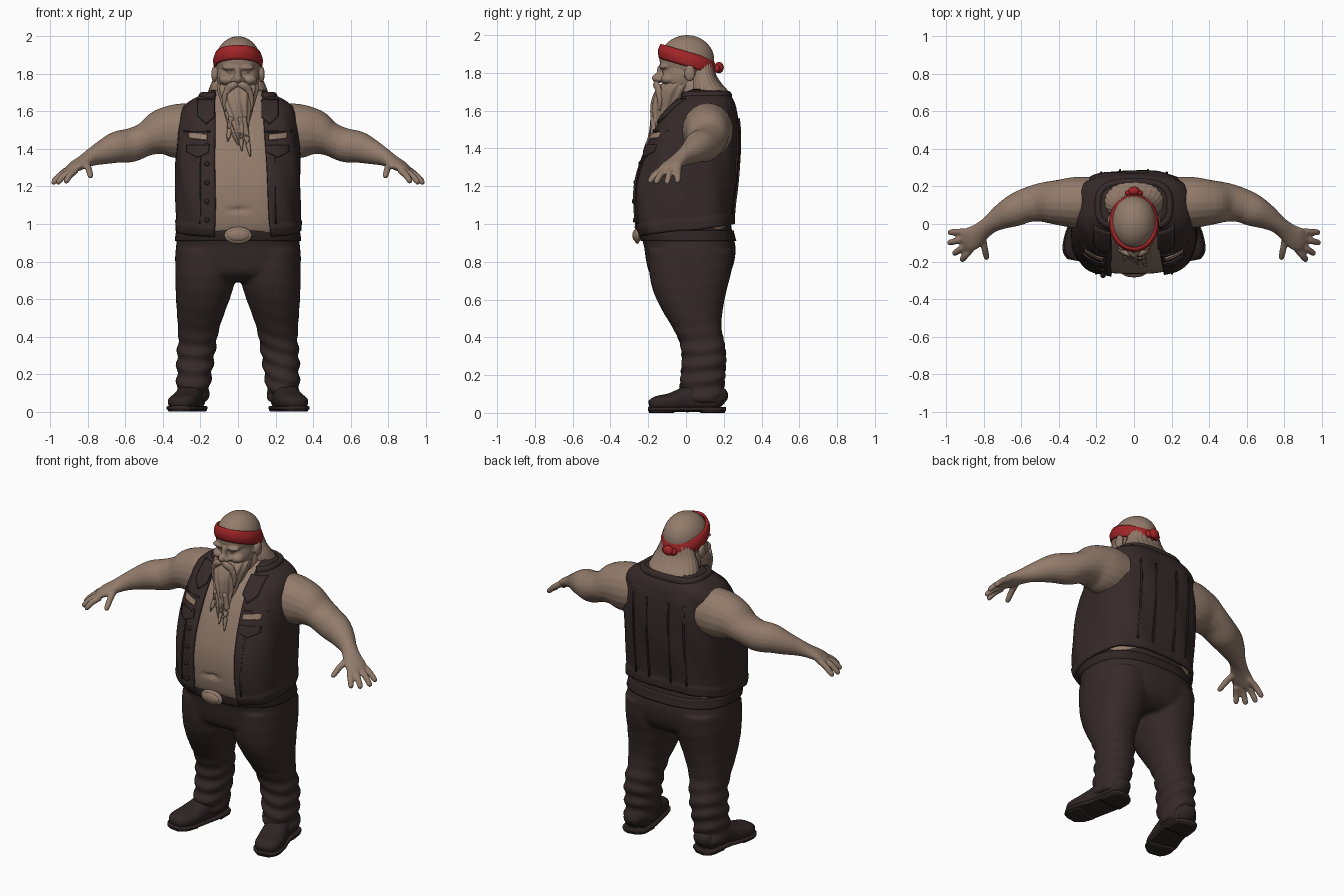
import bpy, bmesh, math
from mathutils import Vector, Matrix

cube = bpy.data.objects.get("Cube")
if cube:
    bpy.data.objects.remove(cube)


def material(name, rgb):
    m = bpy.data.materials.new(name)
    m.use_nodes = True
    m.diffuse_color = (*rgb, 1)
    m.node_tree.nodes["Principled BSDF"].inputs["Base Color"].default_value = (*rgb, 1)
    return m


SKIN = material("warm skin", (0.29, 0.2, 0.148))
CLOTH = material("dark brown cloth", (0.036, 0.023, 0.022))
LEATHER = material("black brown leather", (0.028, 0.018, 0.018))
RED = material("red cloth", (0.36, 0.018, 0.02))


def finish(bm, name, mat, voxel=0, mirror=False, thick=0, smooth=True, relax=4):
    """Turn a bmesh into an object with the usual modifiers."""
    if not thick:
        bmesh.ops.recalc_face_normals(bm, faces=bm.faces)
    for f in bm.faces:
        f.smooth = smooth
    me = bpy.data.meshes.new(name)
    bm.to_mesh(me)
    bm.free()
    me.materials.append(mat)
    ob = bpy.data.objects.new(name, me)
    bpy.context.collection.objects.link(ob)
    if mirror:
        ob.modifiers.new("mirror", "MIRROR").use_mirror_merge = False
    if voxel:
        r = ob.modifiers.new("blend", "REMESH")
        r.mode, r.voxel_size, r.use_smooth_shade = "VOXEL", voxel, True
        s = ob.modifiers.new("relax", "SMOOTH")
        s.factor, s.iterations = 0.5, relax
    if thick:
        s = ob.modifiers.new("thickness", "SOLIDIFY")
        s.thickness, s.offset = thick, -1
    return ob


def at(rows, z):
    """Smoothly interpolate table rows by their first column."""
    rows = sorted(rows)
    z = min(max(z, rows[0][0]), rows[-1][0])
    i = max(k for k in range(len(rows) - 1) if rows[k][0] <= z)
    a, b = rows[i], rows[i + 1]
    p, q = rows[max(i - 1, 0)], rows[min(i + 2, len(rows) - 1)]
    h = b[0] - a[0]
    s = (z - a[0]) / h
    out = []
    for c in range(1, len(a)):
        m0 = (b[c] - p[c]) / (b[0] - p[0]) * h
        m1 = (q[c] - a[c]) / (q[0] - a[0]) * h
        d = b[c] - a[c]
        out.append(a[c] + s * m0 + s * s * (3 * d - 2 * m0 - m1) + s ** 3 * (m0 + m1 - 2 * d))
    return out


def power(v, n):
    return math.copysign(abs(v) ** (2 / n), v)


def skin_rings(bm, rings, closed=True, caps=True):
    vs = [[bm.verts.new(p) for p in r] for r in rings]
    n = len(vs[0])
    for lo, hi in zip(vs, vs[1:]):
        for i in range(n if closed else n - 1):
            j = (i + 1) % n
            bm.faces.new((lo[i], lo[j], hi[j], hi[i]))
    if caps:
        bm.faces.new(vs[0][::-1])
        bm.faces.new(vs[-1])


def section(row, z, t, n, off=0):
    x0, x1, y0, y1 = row
    return Vector(((x0 + x1) / 2 + ((x1 - x0) / 2 + off) * power(math.cos(t), n),
                   (y0 + y1) / 2 + ((y1 - y0) / 2 + off) * power(math.sin(t), n), z))


def loft(bm, rows, n=2.3, seg=48, steps=40, off=0, wave=None):
    """Stack of rounded-box sections; rows are (z, x0, x1, y0, y1)."""
    lo, hi = min(r[0] for r in rows), max(r[0] for r in rows)
    rings = []
    for k in range(steps + 1):
        z = lo + (hi - lo) * k / steps
        row = at(rows, z)
        ts = [2 * math.pi * i / seg for i in range(seg)]
        rings.append([section(row, z, t, n, off + (wave(t, z) if wave else 0)) for t in ts])
    skin_rings(bm, rings)


def tube(bm, rows, n=2, seg=20, sub=4):
    """Tapered tube; rows are (x, y, z, half width, half height)."""
    keyed = [(i, *r) for i, r in enumerate(rows)]
    count = (len(rows) - 1) * sub
    pts = [at(keyed, k / sub) for k in range(count + 1)]
    rings = []
    for k, p in enumerate(pts):
        a, b = pts[max(k - 1, 0)], pts[min(k + 1, count)]
        tan = (Vector(b[:3]) - Vector(a[:3])).normalized()
        ref = Vector((0, 0, 1)) if abs(tan.z) < 0.9 else Vector((0, 1, 0))
        side = tan.cross(ref).normalized()
        up = side.cross(tan)
        rings.append([Vector(p[:3]) + side * p[3] * power(math.cos(t), n) + up * p[4] * power(math.sin(t), n)
                      for t in (2 * math.pi * i / seg for i in range(seg))])
    skin_rings(bm, rings)


def ball(bm, c, r):
    bmesh.ops.create_icosphere(bm, subdivisions=4, radius=1, matrix=Matrix.Translation(c) @ Matrix.Diagonal((*r, 1)))


# Torso profile shared by body and vest: height, sides, front, back
BODY = [(z, -h, h, f, b) for z, h, f, b in (
    (.92, .325, -.24, .25), (.98, .33, -.272, .25), (1.08, .333, -.285, .255), (1.2, .333, -.28, .27),
    (1.32, .333, -.25, .28), (1.45, .325, -.2, .285), (1.55, .31, -.145, .28), (1.62, .295, -.085, .265),
    (1.66, .25, -.045, .25), (1.695, .18, -.02, .22), (1.715, .14, 0, .2))]
BOX = 3


def on_body(x, z, off=0, back=False):
    t = math.acos(power(min(abs(x) / at(BODY, z)[1], 1), 4 / BOX))
    p = section(at(BODY, z), z, t if back else -t, BOX, off)
    p.x = x
    return p


# Bare torso with navel and chest crease
bm = bmesh.new()
loft(bm, BODY, BOX, 96, 70, -.02)
for v in bm.verts:
    if v.co.y < 0:
        v.co.y += .03 * math.exp(-(v.co.x / .02) ** 2 - ((v.co.z - 1.075) / .012) ** 2)
        v.co.y += .012 * math.exp(-(v.co.x / .02) ** 2 - ((v.co.z - 1.5) / .09) ** 2)
finish(bm, "torso", SKIN)

# Open vest shell
bm = bmesh.new()
rings, collar = [], []
for k in range(61):
    v = k / 60
    ring = []
    zm = .965 + .75 * v
    h = at(BODY, zm)[1]
    left = -math.acos(min(1, (.175 - .045 * v) / h) ** (BOX / 2))
    right = math.pi + math.acos(min(1, .122 / h) ** (BOX / 2))
    for i in range(91):
        t = left + (right - left) * i / 90
        z0 = .965 + .035 * math.sin(t)
        z = z0 + v * (1.715 - z0)
        fold = .003 * math.sin(9 * t + 14 * z) * (v < .85)
        ring.append(section(at(BODY, z), z, t, BOX, fold + (.006 if v < .07 else 0)))
    rings.append(ring)
skin_rings(bm, rings, False, False)
finish(bm, "vest", CLOTH, thick=.016)

# Collar roll around the neck
bm = bmesh.new()
tube(bm, [(*(p + Vector((0, 0, -.012))), .02, .025) for p in rings[58][::6]], sub=2)
finish(bm, "collar", CLOTH)


def plate(name, mat, x0, x1, top, bottom, point=0, slope=0, off=.008, back=False):
    """Thin panel that follows the torso, with an optional pointed lower edge."""
    bm = bmesh.new()
    grid = []
    for j in range(9):
        row = []
        for i in range(9):
            u = i / 8
            x = x0 + (x1 - x0) * u
            low = bottom - point * (1 - abs(2 * u - 1))
            row.append(on_body(x, low + (top - low) * j / 8 + slope * abs(x), off, back))
        grid.append(row[::-1] if back else row)
    skin_rings(bm, grid, False, False)
    finish(bm, name, mat, thick=.009)


# Vest panels, pockets, patches and seams
for side, s in (("left", 1), ("right", -1)):
    def span(a, b):
        return (a, b) if s > 0 else (-b, -a)
    plate(side + "_pocket_patch", SKIN, *span(.165, .265), 1.462, 1.432, slope=.1, off=.011)
    plate(side + "_pocket_flap", CLOTH, *span(.155, .275), 1.42, 1.385, .03, off=.011)
    plate(side + "_lapel", CLOTH, *span(.125, .215), 1.665, 1.575, .04, off=.014)
    plate(side + "_front_yoke", CLOTH, *span(.15, .29), 1.5, 1.492)
    for x in (.07, .17):
        plate(side + "_back_seam", CLOTH, *span(x, x + .01), 1.56, 1.05, back=True)
    plate(side + "_front_seam", CLOTH, *span(.2, .208), 1.37, 1.0)
bm = bmesh.new()
for z in (1.02, 1.12, 1.22, 1.32, 1.42):
    ball(bm, on_body(-.165, z, .004), (.013, .009, .013))
finish(bm, "vest_buttons", LEATHER)

# Arms with hands
bm = bmesh.new()
tube(bm, [(.22, .12, 1.5, .13, .14), (.32, .115, 1.495, .135, .145), (.41, .115, 1.485, .12, .125),
          (.49, .115, 1.452, .105, .09), (.57, .1, 1.42, .092, .09), (.64, .07, 1.41, .085, .085),
          (.71, .035, 1.385, .066, .068), (.77, -.005, 1.36, .048, .05), (.82, -.045, 1.333, .052, .036),
          (.87, -.08, 1.305, .064, .028), (.905, -.095, 1.283, .055, .02)])
for a, b in (((.885, -.04, 1.3), (.99, -.045, 1.222)), ((.895, -.077, 1.292), (.992, -.102, 1.215)),
             ((.885, -.108, 1.287), (.965, -.162, 1.217)), ((.865, -.13, 1.285), (.922, -.197, 1.222)),
             ((.81, -.06, 1.325), (.783, -.19, 1.25))):
    a, b = Vector(a), Vector(b)
    mid = (a + b) / 2 + Vector((0, 0, .008))
    tube(bm, [(*a, .019, .019), (*mid, .018, .018), (*a.lerp(b, .9), .016, .015), (*b, .008, .008)], seg=12)
finish(bm, "arms", SKIN, voxel=.007, mirror=True)

# Head with facial forms
bm = bmesh.new()
ball(bm, (0, .005, 1.868), (.12, .145, .132))
ball(bm, (0, -.03, 1.785), (.112, .094, .13))
ball(bm, (0, .04, 1.7), (.11, .1, .12))
ball(bm, (0, -.145, 1.772), (.024, .036, .026))
ball(bm, (0, -.128, 1.803), (.016, .028, .045))
for s in (1, -1):
    ball(bm, (s * .044, -.118, 1.833), (.044, .026, .014))
    ball(bm, (s * .042, -.104, 1.81), (.02, .022, .014))
    ball(bm, (s * .06, -.092, 1.768), (.042, .042, .03))
    ball(bm, (s * .022, -.14, 1.765), (.016, .02, .015))
    ball(bm, (s * .126, .02, 1.798), (.016, .03, .044))
finish(bm, "head", SKIN, voxel=.006, relax=3)

# Beard with moustache and loose strands
bm = bmesh.new()
loft(bm, [(1.765, -.1, .1, -.1, .05), (1.72, -.108, .108, -.15, .05), (1.66, -.092, .092, -.178, .02),
          (1.6, -.073, .073, -.186, -.03), (1.55, -.057, .06, -.186, -.08), (1.5, -.04, .05, -.19, -.12),
          (1.45, -.018, .034, -.2, -.15), (1.42, 0, .02, -.205, -.17)],
     2, 96, 50, wave=lambda t, z: .004 * math.sin(13 * t + 4 * math.sin(12 * z)))
for s in (1, -1):
    tube(bm, [(0, -.155, 1.745, .008, .012), (s * .03, -.158, 1.738, .016, .02), (s * .058, -.145, 1.712, .016, .02),
              (s * .072, -.138, 1.66, .014, .015), (s * .07, -.14, 1.6, .004, .004)])
for x, dx, low in ((-.035, -.02, 1.44), (.01, .01, 1.39), (.03, .035, 1.36), (-.01, -.01, 1.47)):
    ends = [on_body(x + dx * f, low + (1.56 - low) * (1 - f), -.008) for f in (.35, .6, .8, 1)]
    tube(bm, [(x, -.175, 1.57, .014, .014)] + [(*p, w, w) for p, w in zip(ends, (.016, .013, .01, .003))], seg=10)
finish(bm, "beard", SKIN)

# Long hair behind the ears
bm = bmesh.new()
loft(bm, [(1.85, -.1, .1, .02, .146), (1.79, -.122, .122, .03, .158), (1.74, -.145, .145, .02, .19),
          (1.7, -.158, .158, .02, .224), (1.675, -.155, .155, .03, .222), (1.655, -.13, .13, .05, .19)],
     2.2, 96, 24, wave=lambda t, z: .002 * math.sin(24 * t + 9 * z))
finish(bm, "back_hair", SKIN)

# Headband, lower at the back, with a knot
bm = bmesh.new()
rings = []
for k in range(7):
    w = k / 3 - 1
    ring = []
    for i in range(64):
        t = math.pi * i / 32
        r = .004 - .006 * w * w - .009 * max(w, 0)
        y = .005 + (.15 + r) * math.sin(t)
        ring.append(((.129 + r) * math.cos(t), y, 1.875 - .29 * y + .04 * w))
    rings.append(ring)
skin_rings(bm, rings, caps=False)
finish(bm, "headband", RED, thick=.012)
bm = bmesh.new()
ball(bm, (0, .175, 1.828), (.032, .025, .03))
for s in (1, -1):
    ball(bm, (s * .025, .165, 1.822), (.024, .016, .022))
finish(bm, "headband_knot", RED)

# Trousers with folds towards the ankles
HIPS = [(z, -h, h, f, b) for z, h, f, b in (
    (1.03, .31, -.225, .235), (.95, .322, -.238, .246), (.88, .33, -.222, .262), (.8, .335, -.21, .255),
    (.73, .315, -.185, .225), (.69, .2, -.12, .17))]
LEG = [(.86, .005, .328, -.2, .25), (.75, .01, .333, -.195, .24), (.65, .028, .332, -.175, .215),
       (.55, .063, .327, -.13, .195), (.45, .098, .32, -.07, .187), (.38, .113, .318, -.035, .2),
       (.3, .125, .326, -.02, .21), (.2, .14, .326, -.025, .205), (.12, .153, .328, -.03, .2),
       (.055, .163, .333, -.005, .2)]
bm = bmesh.new()
loft(bm, HIPS, 2.5)
for s in (1, -1):
    rows = [(z, *sorted((s * a, s * b)), f, k) for z, a, b, f, k in LEG]
    loft(bm, rows, 2.3, 48, 110, wave=lambda t, z: .007 * math.sin(75 * z + 2.5 * math.cos(t + 1) + t * s)
         * min(1, max(.1, (.5 - z) * 5)))
finish(bm, "trousers", CLOTH, voxel=.011, relax=3)

# Belt and oval buckle
bm = bmesh.new()
loft(bm, [(z, *at(HIPS, z)) for z in (.91, .925, .945, .965)], 2.5, 64, 6, .01)
finish(bm, "belt", LEATHER)
bm = bmesh.new()
ball(bm, (0, -.258, .94), (.074, .018, .045))
ball(bm, (0, -.266, .94), (.058, .018, .032))
finish(bm, "belt_buckle", SKIN)

# Boots, soles and heels
FOOT = [(.235, .2, .055, .03, .03), (.24, .17, .075, .065, .068), (.246, .08, .085, .074, .08),
        (.262, 0, .07, .074, .068), (.285, -.08, .055, .08, .05), (.303, -.15, .05, .072, .04),
        (.31, -.19, .042, .04, .025)]
bm = bmesh.new()
tube(bm, FOOT, 2.4, 28)
finish(bm, "boots", LEATHER, mirror=True)
bm = bmesh.new()
tube(bm, [(x, y * 1.02, .02, w + .008, .012) for x, y, z, w, h in FOOT], 5, 28)
tube(bm, [(x, y, .01, w + .006, .01) for x, y, z, w, h in FOOT[:3]], 5, 28)
tube(bm, [(x, y, .008, w, .008) for x, y, z, w, h in FOOT[4:]], 5, 28)
finish(bm, "boot_soles", LEATHER, mirror=True)
